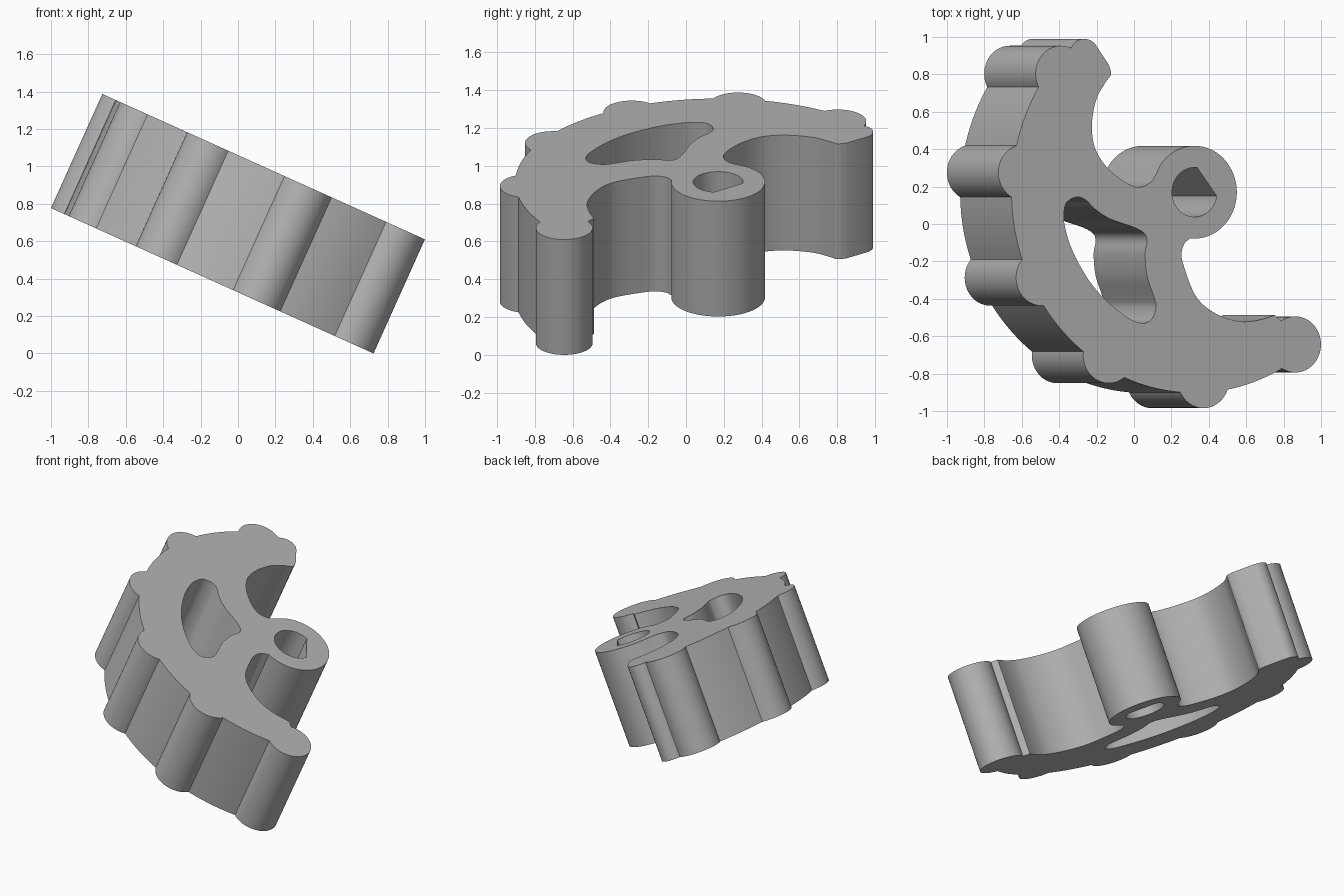
import bpy, bmesh
from math import radians, degrees, cos, sin, acos, atan2
from mathutils import Vector, Matrix

cube = bpy.data.objects.get("Cube")
if cube:
    bpy.data.objects.remove(cube, do_unlink=True)

TILT = radians(24.26)
THICK = 0.669
HUB = Vector((0.355, 0.17))
RIM, BUMP_DIST, BUMP_R = 1.073, 1.006, 0.15
SQUASH = cos(TILT)


def arc(c, r, a0, a1, step=5):
    n = max(2, round(abs(a1 - a0) / step))
    angles = [radians(a0 + (a1 - a0) * i / n) for i in range(n + 1)]
    return [Vector((c[0] + r * cos(a), c[1] + r * sin(a))) for a in angles]


def spline(pts, closed=False, n=6):
    """Smooth curve through points given in plan (x is unsquashed onto the slanted plane)."""
    p = [Vector((x / SQUASH, y)) for x, y in pts]
    p = [p[-1]] + p + p[:2] if closed else [p[0]] + p + [p[-1]]
    out = []
    for a, b, c, d in zip(p, p[1:], p[2:], p[3:]):
        for i in range(n):
            t = i / n
            out.append(0.5 * (2 * b + (c - a) * t + (2 * a - 5 * b + 4 * c - d) * t * t
                              + (3 * b - a - 3 * c + d) * t ** 3))
    return out if closed else out + [p[-1]]


# Angles at which a bump meets the rim, seen from the hub and from the bump
gamma = acos((RIM ** 2 + BUMP_DIST ** 2 - BUMP_R ** 2) / (2 * RIM * BUMP_DIST))
half = degrees(atan2(RIM * sin(gamma), RIM * cos(gamma) - BUMP_DIST))
gamma = degrees(gamma)

# Toothed outer rim, clockwise from the end lobe to the far tip
outline = []
first, pitch, count = -54.0, 33.0, 6
for i in range(count):
    a = first - pitch * i
    centre = HUB + BUMP_DIST * Vector((cos(radians(a)), sin(radians(a))))
    start = 124 if i == 0 else a + half
    end = 75 - 360 if i == count - 1 else a - half
    outline += arc(centre, BUMP_R, start, end)
    if i < count - 1:
        outline += arc(HUB, RIM, a - gamma, a - pitch + gamma, 2)[1:-1]

# Small rounded tip, upper hollow, hub and lower hollow
outline += arc((-0.291, 0.905), 0.085, 155, 40, 8)
outline += spline([(-0.134, 0.85), (-0.123, 0.8), (-0.15, 0.76), (-0.2, 0.67),
                   (-0.225, 0.535), (-0.21, 0.41), (-0.15, 0.31), (-0.064, 0.235),
                   (0.02, 0.197), (0.085, 0.22), (0.118, 0.265)])
outline += arc(HUB, 0.248, 143, -96)
outline += spline([(0.272, -0.1), (0.255, -0.15), (0.265, -0.22), (0.33, -0.385),
                   (0.43, -0.475), (0.556, -0.52), (0.66, -0.515), (0.754, -0.487)])

# Curved triangular window and D-shaped shaft hole
window = spline([(-0.374, 0.064), (-0.358, 0.118), (-0.305, 0.144), (-0.257, 0.128),
                 (-0.209, 0.08), (-0.128, 0.027), (-0.005, -0.016), (0.053, -0.048),
                 (0.07, -0.09), (0.059, -0.16), (0.07, -0.278), (0.107, -0.39),
                 (0.118, -0.444), (0.096, -0.508), (0.048, -0.53), (-0.02, -0.508),
                 (-0.128, -0.428), (-0.235, -0.31), (-0.326, -0.15), (-0.369, -0.016)],
                closed=True, n=4)
shaft_hole = arc(HUB, 0.132, 83, 351)

# Fill the profile and extrude it into a plate
bm = bmesh.new()
edges = []
for loop in (outline, window, shaft_hole):
    verts = [bm.verts.new((p.x, p.y, 0)) for p in loop]
    edges += [bm.edges.new((v, verts[i - 1])) for i, v in enumerate(verts)]
bmesh.ops.triangle_fill(bm, use_beauty=True, use_dissolve=False, edges=edges)
result = bmesh.ops.extrude_face_region(bm, geom=bm.faces[:])
moved = [g for g in result["geom"] if isinstance(g, bmesh.types.BMVert)]
bmesh.ops.translate(bm, verts=moved, vec=(0, 0, -THICK))
bmesh.ops.remove_doubles(bm, verts=bm.verts[:], dist=0.0005)
bmesh.ops.recalc_face_normals(bm, faces=bm.faces[:])

# Tilt the plate and rest it on the ground
bm.transform(Matrix.Rotation(TILT, 4, "Y"))
lowest = min(v.co.z for v in bm.verts)
bmesh.ops.translate(bm, verts=bm.verts[:], vec=(0, 0, -lowest))

mesh = bpy.data.meshes.new("wheel_segment")
bm.to_mesh(mesh)
bm.free()
segment = bpy.data.objects.new("wheel_segment", mesh)
bpy.context.collection.objects.link(segment)

grey = bpy.data.materials.new("plain_grey")
grey.use_nodes = True
colour = (0.45, 0.45, 0.45, 1)
grey.diffuse_color = colour
for node in grey.node_tree.nodes:
    if node.type == "BSDF_PRINCIPLED":
        node.inputs["Base Color"].default_value = colour
mesh.materials.append(grey)

bpy.ops.object.select_all(action="DESELECT")
segment.select_set(True)
bpy.context.view_layer.objects.active = segment
bpy.ops.object.shade_smooth_by_angle(angle=radians(25))
